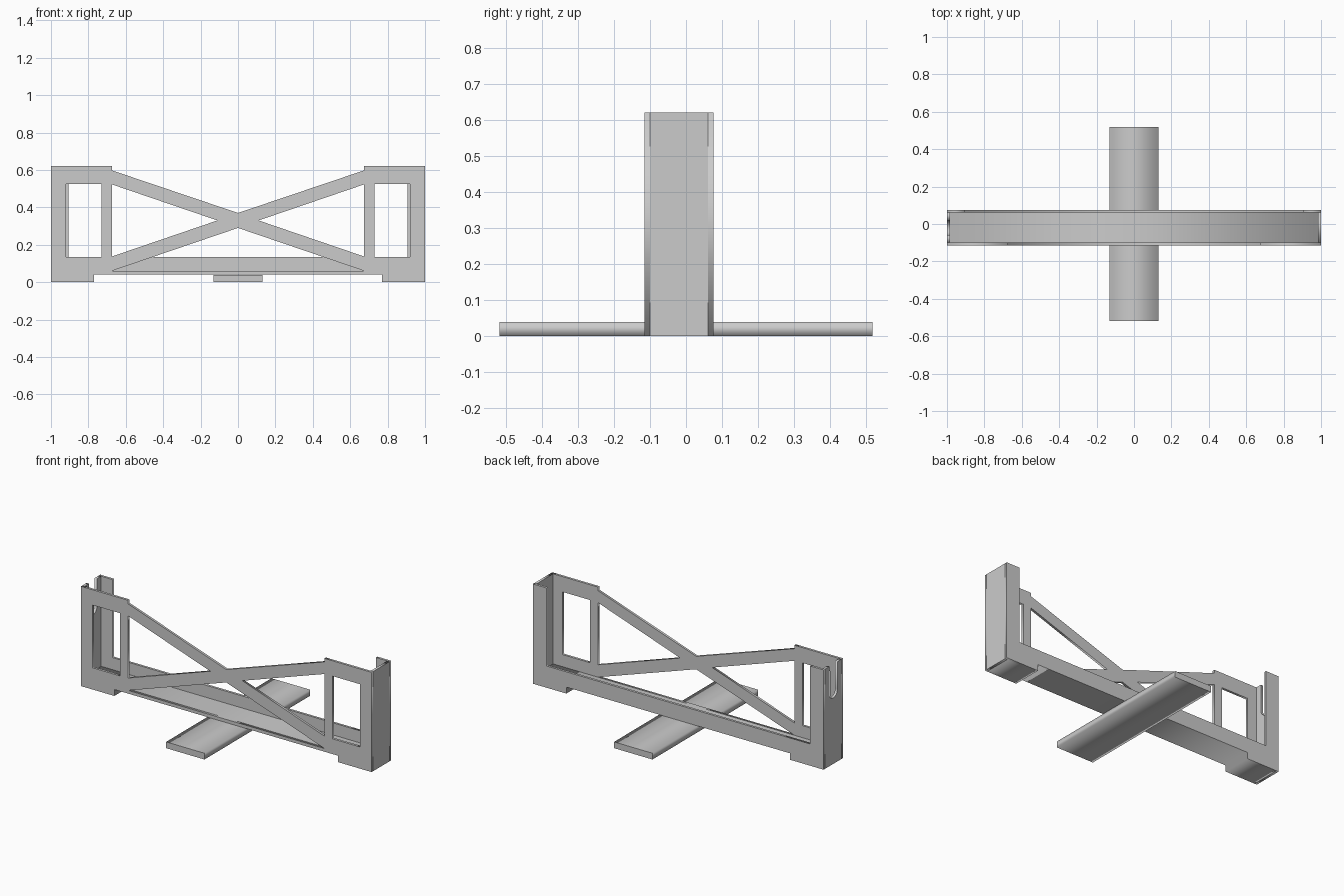
import bpy, bmesh
from math import pi, cos, sin

if "Cube" in bpy.data.objects:
    bpy.data.objects.remove(bpy.data.objects["Cube"])

YF, YB = -0.115, 0.076      # front and back faces of the cradle
T = 0.015                   # wall thickness
H = 0.62                    # overall height


def slab(name, loops, lo, hi, axis="Y"):
    """Flat panel from closed outlines (inner loops become holes).
    axis Y: outlines in x,z; axis X: outlines in y,z."""
    cu = bpy.data.curves.new(name, 'CURVE')
    cu.dimensions = '2D'
    cu.fill_mode = 'BOTH'
    cu.extrude = (hi - lo) / 2
    for pts in loops:
        sp = cu.splines.new('POLY')
        sp.points.add(len(pts) - 1)
        for p, (a, b) in zip(sp.points, pts):
            p.co = (a, b, 0, 1)
        sp.use_cyclic_u = True
    ob = bpy.data.objects.new(name, cu)
    bpy.context.collection.objects.link(ob)
    mid = (lo + hi) / 2
    if axis == "Y":
        ob.rotation_euler, ob.location = (pi / 2, 0, 0), (0, mid, 0)
    else:
        ob.rotation_euler, ob.location = (pi / 2, 0, pi / 2), (mid, 0, 0)
    bpy.ops.object.select_all(action='DESELECT')
    ob.select_set(True)
    bpy.context.view_layer.objects.active = ob
    bpy.ops.object.convert(target='MESH')
    ob = bpy.context.view_layer.objects.active
    bm = bmesh.new()
    bm.from_mesh(ob.data)
    bmesh.ops.remove_doubles(bm, verts=bm.verts, dist=1e-5)
    bmesh.ops.recalc_face_normals(bm, faces=bm.faces)
    bm.to_mesh(ob.data)
    bm.free()
    return ob


def mirrored(half):
    """Complete a left-half outline across x = 0."""
    return half + [(-x, z) for x, z in reversed(half) if abs(x) > 1e-6]


def flip(pts):
    return [(-x, z) for x, z in pts]


# Front panel: end frames with windows, joined by a crossed brace
outline = mirrored([(-0.77, 0.04), (-0.77, 0), (-1, 0), (-1, H),
                    (-0.675, H), (-0.675, 0.598), (0, 0.37)])
window = [(-0.92, 0.135), (-0.73, 0.135), (-0.73, 0.525), (-0.92, 0.525)]
side_tri = [(-0.675, 0.137), (-0.11, 0.33), (-0.675, 0.523)]
low_tri = [(-0.675, 0.06), (0.675, 0.06), (0, 0.29)]
slab("front_panel", [outline, window, flip(window), side_tri, flip(side_tri), low_tri],
     YF, YF + T)

# Back panel: low lip with narrow end posts
back = mirrored([(-0.77, 0.04), (-0.77, 0), (-1, 0), (-1, H), (-0.907, H), (-0.907, 0.135)])
slab("back_panel", [back], YB - T, YB)

# Tray floor with the two thick feet underneath
floor = mirrored([(-0.77, 0.04), (-0.77, 0), (-0.984, 0), (-0.984, 0.06)])
slab("tray_floor", [floor], YF + T, YB - T)

# End walls: right one solid, left one with an open round-bottomed cable slot
y0, y1 = YF + T, YB - T
slab("right_end_wall", [[(y0, 0), (y1, 0), (y1, H), (y0, H)]], 0.984, 1, "X")
c, r, zb = -0.02, 0.04, 0.45
arc = [(c + r * cos(a), zb + r * sin(a)) for a in [-pi * i / 12 for i in range(13)]]
slab("left_end_wall", [[(y0, 0), (y1, 0), (y1, H), (c + r, H)] + arc + [(c - r, H), (y0, H)]],
     -1, -0.984, "X")

# Cross foot plate under the middle
slab("foot_plate", [[(-0.132, 0), (0.132, 0), (0.132, 0.039), (-0.132, 0.039)]], -0.518, 0.518)
